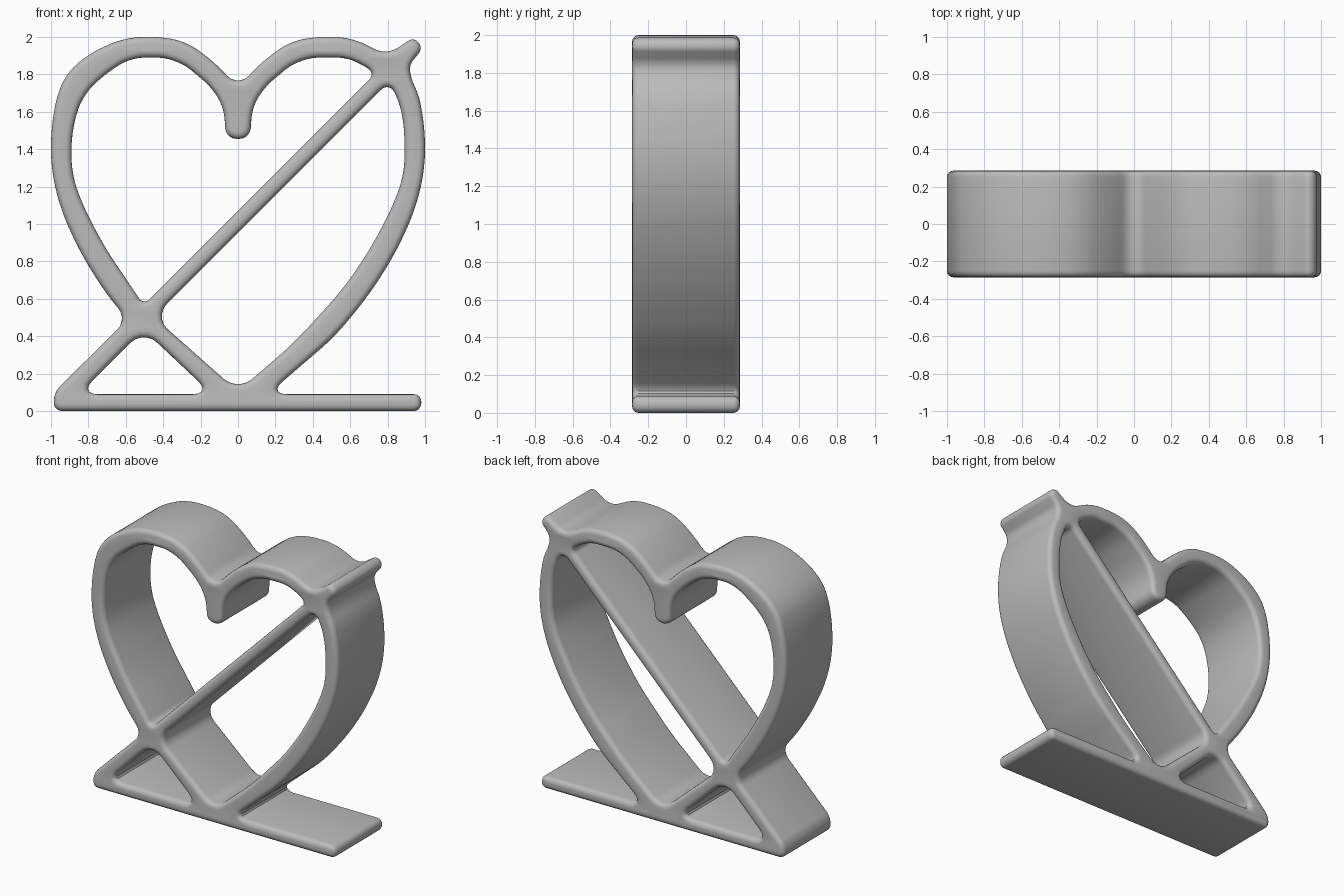
import bpy
import bmesh
import math
from mathutils import Vector
from mathutils.geometry import interpolate_bezier

HALF_DEPTH = 0.285
EDGE_ROUND = 0.034


def remove_default_cube():
    cube = bpy.data.objects.get("Cube")
    if cube:
        bpy.data.objects.remove(cube, do_unlink=True)


def make_material(name, colour):
    material = bpy.data.materials.new(name)
    material.use_nodes = True
    material.diffuse_color = colour
    shader = material.node_tree.nodes["Principled BSDF"]
    shader.inputs["Base Color"].default_value = colour
    shader.inputs["Roughness"].default_value = 0.6
    return material


def mirrored(points):
    """Same points on the other side, walked in the opposite order."""
    return [(-x, z) for x, z in reversed(points)]


def round_corners(points, reach=0.1, steps=6):
    """Swap every corner of a closed outline for a short arc."""
    corners = [Vector((x, z, 0)) for x, z in points]
    result = []
    for i, corner in enumerate(corners):
        before = corners[i - 1] - corner
        after = corners[(i + 1) % len(corners)] - corner
        cut = min(reach, 0.45 * before.length, 0.45 * after.length)
        start = corner + before.normalized() * cut
        end = corner + after.normalized() * cut
        result += interpolate_bezier(start, start.lerp(corner, 0.55),
                                     end.lerp(corner, 0.55), end, steps)
    return result


def add_outline(curve, points):
    rounded = round_corners(points)
    spline = curve.splines.new("POLY")
    spline.points.add(len(rounded) - 1)
    for point, place in zip(spline.points, rounded):
        point.co = (place.x, place.y, 0, 1)
    spline.use_cyclic_u = True


def build_plate(name, outlines, material):
    """Fill nested outlines and thicken them with rounded rims."""
    curve = bpy.data.curves.new(name, "CURVE")
    curve.dimensions = "2D"
    curve.fill_mode = "BOTH"
    curve.bevel_depth = EDGE_ROUND
    curve.bevel_resolution = 3
    curve.offset = -EDGE_ROUND
    curve.extrude = HALF_DEPTH - EDGE_ROUND
    for outline in outlines:
        add_outline(curve, outline)
    curve.materials.append(material)

    plate = bpy.data.objects.new(name, curve)
    bpy.context.collection.objects.link(plate)
    plate.rotation_euler.x = math.pi / 2
    bpy.ops.object.select_all(action="DESELECT")
    plate.select_set(True)
    bpy.context.view_layer.objects.active = plate
    bpy.ops.object.convert(target="MESH")
    bpy.ops.object.transform_apply(location=False, rotation=True, scale=False)

    # Weld the caps to the rims
    mesh = bmesh.new()
    mesh.from_mesh(plate.data)
    bmesh.ops.remove_doubles(mesh, verts=mesh.verts, dist=0.0005)
    bmesh.ops.recalc_face_normals(mesh, faces=mesh.faces)
    mesh.to_mesh(plate.data)
    mesh.free()
    bpy.ops.object.shade_smooth_by_angle(angle=math.radians(35))
    return plate


remove_default_cube()
grey = make_material("plain grey", (0.5, 0.5, 0.5, 1))

# Right half of the heart band, outer and inner edge, from notch downward
outer_top = [(0.13, 1.87), (0.27, 1.97), (0.4, 2), (0.6, 2)]
outer_side = [(0.97, 1.68), (1, 1.5), (1, 1.3), (0.95, 1.08),
              (0.84, 0.84), (0.7, 0.62)]
inner_top = [(0.065, 1.455), (0.075, 1.62), (0.14, 1.73),
             (0.33, 1.89), (0.57, 1.89)]
inner_side = [(0.89, 1.5), (0.89, 1.27), (0.83, 1.1),
              (0.71, 0.87), (0.56, 0.65)]

# Outer edge: lobes, arrow tip, foot plate and the slanted strut
arrow_tip = [(0.76, 1.92), (0.83, 1.925), (0.94, 2), (0.99, 1.94),
             (0.915, 1.85), (0.925, 1.78)]
foot = [(0.52, 0.4), (0.16, 0.09), (0.98, 0.09), (0.98, 0),
        (-0.985, 0), (-0.985, 0.1), (-0.59, 0.49)]
shoulder = [(-0.92, 1.8), (-0.8, 1.91)]
silhouette = ([(0, 1.73)] + outer_top + arrow_tip + outer_side + foot
              + mirrored(outer_side) + shoulder + mirrored(outer_top))

# Opening above the diagonal bar
upper_opening = (inner_top + [(0.65, 1.86), (0.735, 1.805), (-0.505, 0.565)]
                 + mirrored(inner_side) + [(-0.83, 1.69), (-0.7, 1.81)]
                 + mirrored(inner_top))

# Opening below the diagonal bar
lower_opening = ([(0.81, 1.763), (0.87, 1.63)] + inner_side
                 + [(0.305, 0.37), (0, 0.105), (-0.45, 0.503)])

# Triangular opening over the foot
foot_opening = [(-0.505, 0.435), (-0.14, 0.09), (-0.85, 0.09)]

build_plate("heart_band_with_bar_and_foot",
            [silhouette, upper_opening, lower_opening, foot_opening], grey)
